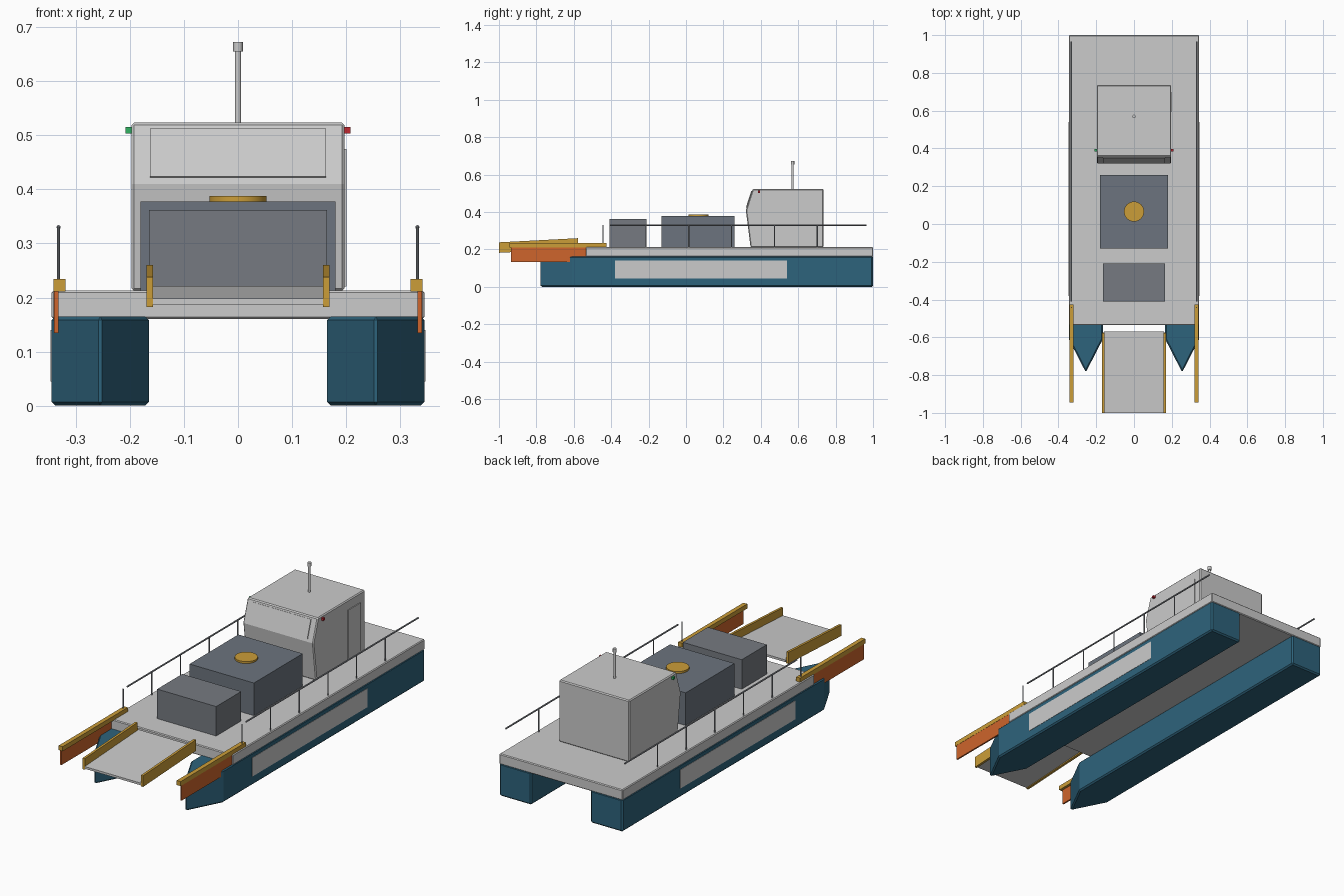
import bpy, bmesh, math
from mathutils import Vector

if "Cube" in bpy.data.objects:
    bpy.data.objects.remove(bpy.data.objects["Cube"])


def material(name, rgb):
    m = bpy.data.materials.new(name)
    m.diffuse_color = (*rgb, 1)
    m.use_nodes = True
    m.node_tree.nodes["Principled BSDF"].inputs["Base Color"].default_value = m.diffuse_color
    return m


BLUE = material("hull_blue", (0.027, 0.125, 0.2))
GOLD = material("gold", (0.6, 0.34, 0.04))
ORANGE = material("orange", (0.62, 0.13, 0.025))
SLATE = material("slate", (0.15, 0.175, 0.21))
SLATE2 = material("slate_light", (0.18, 0.195, 0.22))
METAL = material("metal", (0.3, 0.32, 0.35))
RED = material("red", (0.55, 0.02, 0.03))
GREEN = material("green", (0.03, 0.45, 0.12))


def prism(name, pts, extrude, mat=None, bevel=0):
    """Extrude a closed 3D outline along a vector."""
    bm = bmesh.new()
    face = bm.faces.new([bm.verts.new(p) for p in pts])
    new = bmesh.ops.extrude_face_region(bm, geom=[face])["geom"]
    bmesh.ops.translate(bm, vec=extrude,
                        verts=[v for v in new if isinstance(v, bmesh.types.BMVert)])
    bmesh.ops.recalc_face_normals(bm, faces=bm.faces[:])
    me = bpy.data.meshes.new(name)
    bm.to_mesh(me)
    bm.free()
    ob = bpy.data.objects.new(name, me)
    bpy.context.collection.objects.link(ob)
    if mat:
        me.materials.append(mat)
    if bevel:
        b = ob.modifiers.new("bevel", "BEVEL")
        b.width, b.segments = bevel, 1
    return ob


def box(name, x0, x1, y0, y1, z0, z1, mat=None, bevel=0):
    return prism(name, [(x0, y0, z0), (x1, y0, z0), (x1, y1, z0), (x0, y1, z0)],
                 (0, 0, z1 - z0), mat, bevel)


def side_profile(name, yz, x0, x1, mat=None, bevel=0):
    return prism(name, [(x0, y, z) for y, z in yz], (x1 - x0, 0, 0), mat, bevel)


def rod(name, a, b, r, mat=None, sides=12):
    a, b = Vector(a), Vector(b)
    bpy.ops.mesh.primitive_cylinder_add(vertices=sides, radius=r, depth=(b - a).length,
                                        location=(a + b) / 2)
    ob = bpy.context.object
    ob.name = name
    ob.rotation_euler = (b - a).to_track_quat("Z", "Y").to_euler()
    bpy.ops.object.shade_smooth_by_angle(angle=math.radians(35))
    if mat:
        ob.data.materials.append(mat)
    return ob


# Deck
box("deck", -0.345, 0.345, -0.535, 1.0, 0.16, 0.213, bevel=0.004)

# Everything that repeats on both sides
for s, side in ((-1, "left"), (1, "right")):
    # Hull with pointed bow
    outline = [(0.165, 1.0), (0.345, 1.0), (0.345, -0.61), (0.255, -0.785), (0.165, -0.61)]
    prism(f"{side}_hull", [(s * x, y, 0) for x, y in outline], (0, 0, 0.165), BLUE, 0.007)
    # Hull side panel
    box(f"{side}_hull_panel", s * 0.342, s * 0.3465, -0.38, 0.54, 0.045, 0.14)
    # Boom and its hanging skirt
    box(f"{side}_boom", s * 0.319, s * 0.341, -0.945, -0.425, 0.211, 0.234, GOLD)
    box(f"{side}_boom_skirt", s * 0.332, s * 0.34, -0.935, -0.44, 0.134, 0.212, ORANGE)
    # Sloped ramp cheek
    side_profile(f"{side}_ramp_cheek",
                 [(-1.0, 0.182), (-0.575, 0.203), (-0.578, 0.26), (-1.0, 0.238)],
                 s * 0.157, s * 0.169, GOLD)
    # Guard rail and posts
    rod(f"{side}_handrail", (s * 0.332, -0.41, 0.33), (s * 0.332, 0.965, 0.33), 0.004, METAL, 8)
    for i in range(6):
        y = -0.443 + i * 0.229
        rod(f"{side}_rail_post_{i}", (s * 0.332, y, 0.21), (s * 0.332, y, 0.331), 0.003, METAL, 8)
    # Navigation light
    box(f"{side}_nav_light", s * 0.193, s * 0.208, 0.384, 0.396, 0.503, 0.515,
        RED if s > 0 else GREEN)

# Ramp plate
side_profile("ramp_plate", [(-1.0, 0.187), (-0.57, 0.21), (-0.57, 0.221), (-1.0, 0.198)],
             -0.158, 0.158)

# Wheelhouse
side_profile("wheelhouse", [(0.345, 0.212), (0.32, 0.41), (0.357, 0.524), (0.735, 0.524),
                            (0.735, 0.212)], -0.197, 0.197, bevel=0.005)
# Windscreen lying on the slanted front
side_profile("windscreen", [(0.32, 0.424), (0.349, 0.513), (0.354, 0.511), (0.325, 0.422)],
             -0.163, 0.163)
# Door
box("wheelhouse_door", 0.19, 0.201, 0.595, 0.695, 0.22, 0.475)
# Mast and cap
rod("mast", (0, 0.57, 0.52), (0, 0.57, 0.658), 0.006)
rod("mast_cap", (0, 0.57, 0.655), (0, 0.57, 0.673), 0.009)

# Deck boxes and hatch
box("cargo_hopper", -0.18, 0.18, -0.13, 0.26, 0.212, 0.378, SLATE)
box("engine_box", -0.165, 0.165, -0.41, -0.21, 0.212, 0.362, SLATE2)
rod("hatch", (0, 0.066, 0.376), (0, 0.066, 0.388), 0.053, GOLD, 32)
